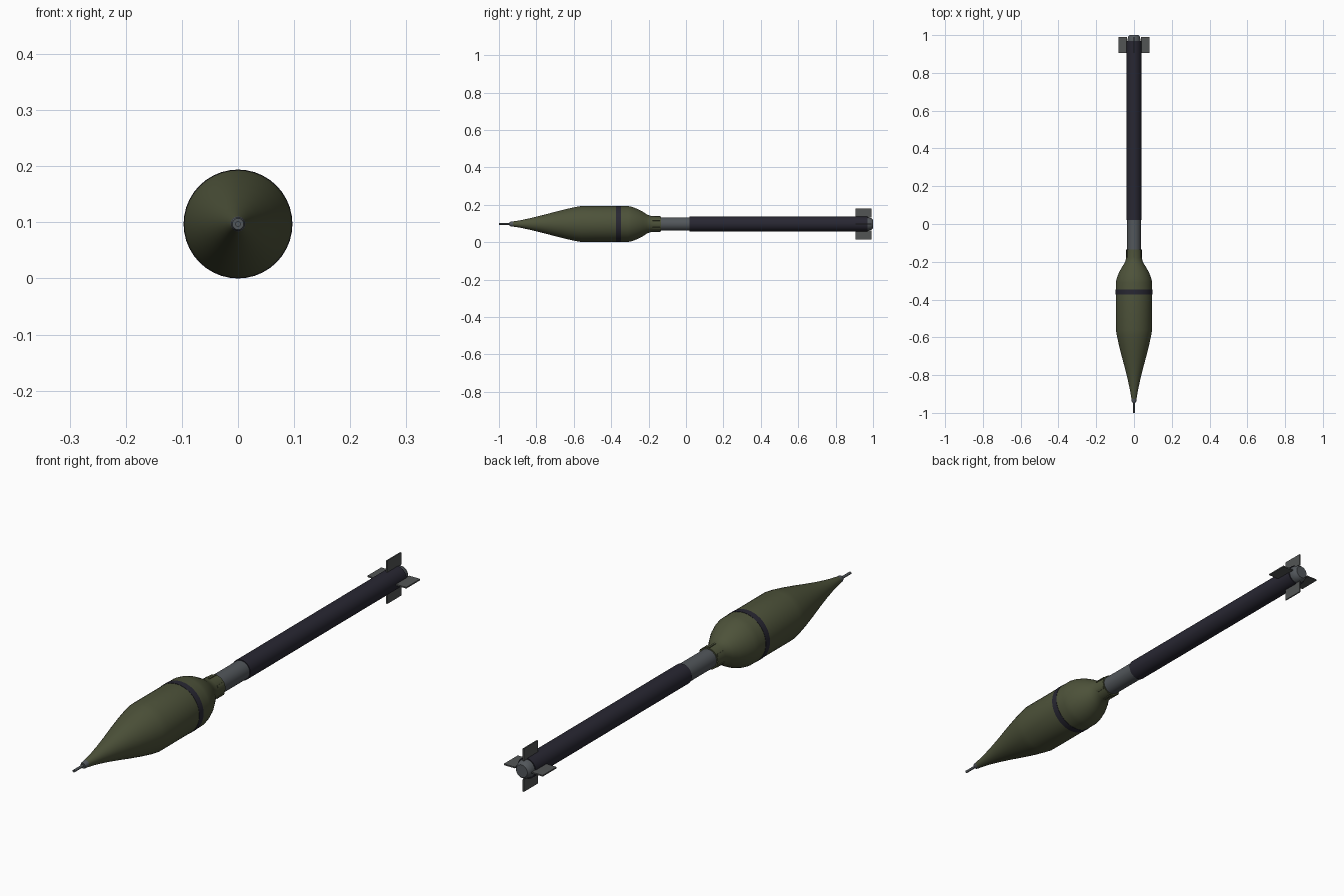
import bpy, bmesh, math

if "Cube" in bpy.data.objects:
    bpy.data.objects.remove(bpy.data.objects["Cube"])

CZ = 0.097  # height of the long axis
SEG = 40


def mat(name, col):
    m = bpy.data.materials.new(name)
    m.diffuse_color = (*col, 1)
    m.use_nodes = True
    m.node_tree.nodes["Principled BSDF"].inputs["Base Color"].default_value = m.diffuse_color
    return m


OLIVE = mat("olive", (0.075, 0.085, 0.042))
DARK = mat("near black", (0.021, 0.020, 0.032))
GREY = mat("steel grey", (0.085, 0.095, 0.105))
FIN = mat("fin grey", (0.085, 0.09, 0.09))


def finish(name, bm, m):
    bmesh.ops.recalc_face_normals(bm, faces=bm.faces)
    me = bpy.data.meshes.new(name)
    bm.to_mesh(me)
    bm.free()
    me.materials.append(m)
    ob = bpy.data.objects.new(name, me)
    bpy.context.collection.objects.link(ob)
    bpy.context.view_layer.objects.active = ob
    ob.select_set(True)
    bpy.ops.object.shade_smooth_by_angle(angle=math.radians(30))
    ob.select_set(False)
    return ob


def lathe(name, prof, m, seg=SEG):
    """Revolve (y, radius) points about the long axis, with flat ends."""
    bm = bmesh.new()
    rings = [[bm.verts.new((r * math.cos(2 * math.pi * i / seg), y,
                            CZ + r * math.sin(2 * math.pi * i / seg)))
              for i in range(seg)] for y, r in prof]
    for a, b in zip(rings, rings[1:]):
        for i in range(seg):
            j = (i + 1) % seg
            bm.faces.new((a[i], a[j], b[j], b[i]))
    bm.faces.new(rings[0])
    bm.faces.new(rings[-1])
    return finish(name, bm, m)


def box(name, size, loc, m, angle=0):
    """Box placed above the axis, then turned about it."""
    bm = bmesh.new()
    bmesh.ops.create_cube(bm, size=1)
    bmesh.ops.scale(bm, vec=size, verts=bm.verts)
    bmesh.ops.translate(bm, vec=loc, verts=bm.verts)
    ob = finish(name, bm, m)
    ob.rotation_euler.y = angle
    ob.location.z = CZ
    return ob


# Nose probe and its collar
lathe("nose_probe", [(-1.0, 0.005), (-0.93, 0.005)], GREY, 16)
lathe("nose_collar", [(-0.945, 0.010), (-0.938, 0.0125), (-0.915, 0.0145)], GREY, 24)

# Olive main body with tapered nose and rounded shoulder
lathe("main_body", [
    (-0.935, 0.012), (-0.88, 0.021), (-0.82, 0.034), (-0.76, 0.049),
    (-0.70, 0.065), (-0.64, 0.080), (-0.59, 0.091), (-0.56, 0.096),
    (-0.31, 0.096), (-0.29, 0.092), (-0.26, 0.081), (-0.23, 0.065),
    (-0.21, 0.052), (-0.195, 0.045), (-0.18, 0.042), (-0.135, 0.041)], OLIVE)
lathe("body_band", [(-0.373, 0.097), (-0.348, 0.097)], DARK)

# Small lugs round the neck
for k in range(6):
    box(f"neck_lug_{k}", (0.008, 0.04, 0.006), (0, -0.158, 0.041), OLIVE, k * math.pi / 3)

# Stem tubes and tail cap
lathe("stem_tube", [(-0.16, 0.036), (0.03, 0.036)], GREY)
lathe("long_tube", [(0.02, 0.039), (0.97, 0.039)], DARK)
lathe("tail_cap", [(0.96, 0.036), (0.98, 0.034), (0.993, 0.030), (1.0, 0.024)], GREY)

# Four tail fins
for k in range(4):
    box(f"tail_fin_{k}", (0.005, 0.085, 0.047), (0, 0.948, 0.0595), FIN, k * math.pi / 2)
